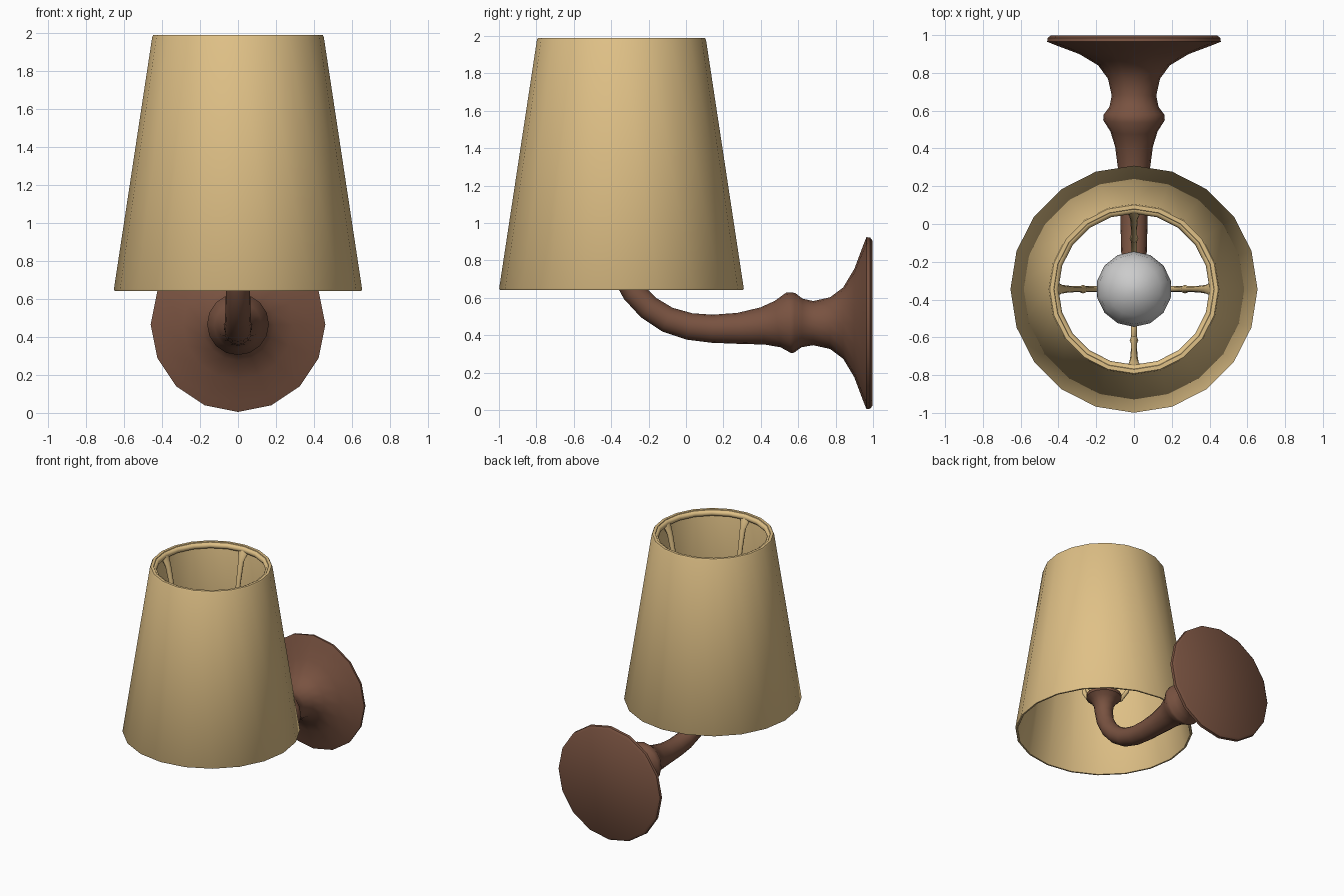
import bpy, bmesh, math
from mathutils import Vector, Matrix

if "Cube" in bpy.data.objects:
    bpy.data.objects.remove(bpy.data.objects["Cube"])

CY = -0.345  # centre of the shade in y


def material(name, col):
    m = bpy.data.materials.new(name)
    m.diffuse_color = (*col, 1)
    m.use_nodes = True
    m.node_tree.nodes["Principled BSDF"].inputs["Base Color"].default_value = m.diffuse_color
    return m


wood = material("brown_wood", (0.19, 0.085, 0.052))
cloth = material("tan_cloth", (0.74, 0.53, 0.24))


def finish(name, bm, mat=None, angle=42):
    bmesh.ops.recalc_face_normals(bm, faces=bm.faces)
    me = bpy.data.meshes.new(name)
    bm.to_mesh(me)
    bm.free()
    ob = bpy.data.objects.new(name, me)
    bpy.context.collection.objects.link(ob)
    if mat:
        me.materials.append(mat)
    bpy.ops.object.select_all(action='DESELECT')
    ob.select_set(True)
    bpy.context.view_layer.objects.active = ob
    bpy.ops.object.shade_smooth_by_angle(angle=math.radians(angle))
    return ob


def bridge(bm, rings):
    for a, b in zip(rings, rings[1:]):
        n = len(a)
        for i in range(n):
            j = (i + 1) % n
            bm.faces.new((a[i], a[j], b[j], b[i]))


def sweep(bm, pts, sides, wide=None):
    """Capped round tube through (y, z, radius) points in the yz plane."""
    rings = []
    for k, (y, z, r) in enumerate(pts):
        p, q = pts[max(k - 1, 0)], pts[min(k + 1, len(pts) - 1)]
        t = Vector((0, q[0] - p[0], q[1] - p[1])).normalized()
        n = Vector((0, -t.z, t.y))
        w = wide[k] if wide else r
        ring = []
        for i in range(sides):
            a = math.tau * i / sides
            ring.append(bm.verts.new(Vector((w * math.sin(a), y, z)) + n * r * math.cos(a)))
        rings.append(ring)
    bridge(bm, rings)
    bm.faces.new(rings[0])
    bm.faces.new(rings[-1])
    return [v for ring in rings for v in ring]


def lathe(bm, prof, sides, closed=False):
    """Revolve (radius, z) points about the shade axis."""
    rings = [[bm.verts.new((r * math.sin(math.tau * i / sides),
                            CY + r * math.cos(math.tau * i / sides), z))
              for i in range(sides)] for r, z in prof]
    bridge(bm, rings + rings[:1] if closed else rings)
    if not closed:
        bm.faces.new(rings[0])
        bm.faces.new(rings[-1])


# wall plate, turned collar, curved arm and flared cup in one sweep
bm = bmesh.new()
sweep(bm, [
    (0.998, 0.465, 0.44), (0.985, 0.465, 0.457), (0.965, 0.465, 0.46),
    (0.945, 0.465, 0.41), (0.90, 0.465, 0.29), (0.84, 0.465, 0.19),
    (0.77, 0.465, 0.138), (0.68, 0.465, 0.118), (0.62, 0.466, 0.13),
    (0.58, 0.467, 0.16), (0.55, 0.467, 0.163), (0.49, 0.46, 0.125),
    (0.41, 0.45, 0.10), (0.28, 0.437, 0.083), (0.14, 0.435, 0.075),
    (0.02, 0.447, 0.072), (-0.10, 0.484, 0.069), (-0.20, 0.548, 0.066),
    (-0.28, 0.632, 0.064), (-0.328, 0.72, 0.064), (CY, 0.80, 0.066),
    (CY, 0.86, 0.075), (CY, 0.90, 0.10), (CY, 0.925, 0.13), (CY, 0.95, 0.13)], 16)
finish("wall_plate_and_arm", bm, wood)

# tapered hollow shade
bm = bmesh.new()
lathe(bm, [(0.65, 0.643), (0.654, 0.65), (0.452, 1.98), (0.446, 1.99),
           (0.425, 1.99), (0.42, 1.98), (0.634, 0.65), (0.638, 0.643)], 20, True)
finish("lamp_shade", bm, cloth)

# rounded ring inside the top rim
bm = bmesh.new()
lathe(bm, [(0.424 + 0.024 * math.cos(math.tau * i / 8),
            1.962 + 0.024 * math.sin(math.tau * i / 8)) for i in range(8)], 20, True)
finish("shade_top_ring", bm, cloth, 60)

# four ribs from the cup to the ring, each with a small bead
bm = bmesh.new()
rib = [(0.09, 0.94, 0.016), (0.16, 0.97, 0.016), (0.22, 1.06, 0.016),
       (0.255, 1.20, 0.016), (0.27, 1.27, 0.023), (0.285, 1.34, 0.016),
       (0.315, 1.52, 0.016), (0.355, 1.74, 0.018), (0.385, 1.88, 0.02),
       (0.405, 1.93, 0.02), (0.425, 1.965, 0.02)]
width = [0.016, 0.016, 0.016, 0.016, 0.023, 0.016, 0.016, 0.019, 0.024, 0.036, 0.06]
for k in range(4):
    vs = sweep(bm, rib, 8, width)
    bmesh.ops.transform(bm, verts=vs, matrix=Matrix.Translation((0, CY, 0))
                        @ Matrix.Rotation(k * math.pi / 2, 4, 'Z'))
finish("shade_ribs", bm, cloth, 60)

# pear-shaped bulb
bm = bmesh.new()
lathe(bm, [(0.09, 0.94), (0.09, 1.0), (0.12, 1.07), (0.173, 1.15), (0.2, 1.25),
           (0.185, 1.33), (0.141, 1.39), (0.077, 1.435), (0.02, 1.45)], 14)
finish("bulb", bm, None, 60)
